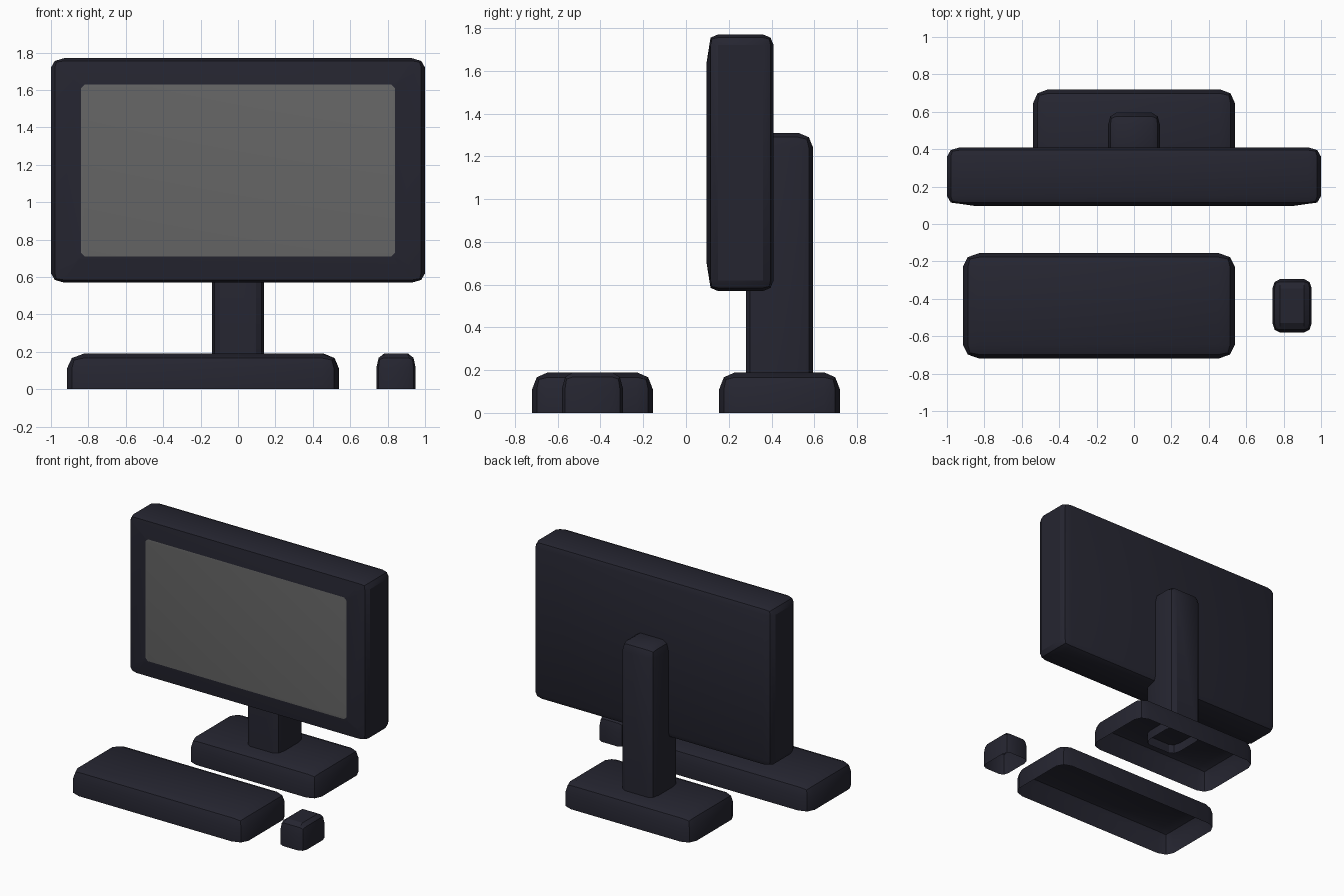
import bpy, bmesh, math
from mathutils import Vector

if "Cube" in bpy.data.objects:
    bpy.data.objects.remove(bpy.data.objects["Cube"])


def material(name, rgb):
    m = bpy.data.materials.new(name)
    m.diffuse_color = (*rgb, 1)
    m.use_nodes = True
    m.node_tree.nodes["Principled BSDF"].inputs["Base Color"].default_value = m.diffuse_color
    return m


dark = material("dark_navy", (0.0185, 0.0185, 0.030))
grey = material("screen_grey", (0.133, 0.133, 0.133))


def bevelled_box(lo, hi, radius, open_bottom):
    """Box with two-step rounded edges; radius is given per axis."""
    lo, hi, r = Vector(lo), Vector(hi), Vector(radius)
    mid, size = (lo + hi) / 2, hi - lo
    bm = bmesh.new()
    bmesh.ops.create_cube(bm, size=1)
    for v in bm.verts:
        v.co = Vector([v.co[i] * size[i] / r[i] for i in range(3)])
    edges = [e for e in bm.edges
             if not (open_bottom and all(v.co.z < 0 for v in e.verts))]
    bmesh.ops.bevel(bm, geom=edges, offset=1, offset_type='OFFSET', segments=2,
                    profile=0.5, affect='EDGES', clamp_overlap=False)
    for v in bm.verts:
        v.co = Vector([v.co[i] * r[i] + mid[i] for i in range(3)])
    bm.normal_update()
    if open_bottom:
        under = [f for f in bm.faces if f.normal.z < -0.9]
        bmesh.ops.delete(bm, geom=under, context='FACES')
    return bm


def finish(name, bm, mats):
    mesh = bpy.data.meshes.new(name)
    bm.to_mesh(mesh)
    bm.free()
    for m in mats:
        mesh.materials.append(m)
    ob = bpy.data.objects.new(name, mesh)
    bpy.context.collection.objects.link(ob)
    bpy.ops.object.select_all(action='DESELECT')
    ob.select_set(True)
    bpy.context.view_layer.objects.active = ob
    bpy.ops.object.shade_smooth_by_angle(angle=math.radians(30))
    return ob


# Open-bottomed shells: stand base, neck, keyboard, mouse
for name, lo, hi, radius in (
    ("stand_base", (-0.54, 0.155, 0), (0.54, 0.72, 0.19), (0.08, 0.075, 0.08)),
    ("stand_neck", (-0.14, 0.28, 0.12), (0.14, 0.595, 1.31), (0.045, 0.07, 0.07)),
    ("keyboard", (-0.915, -0.72, 0), (0.54, -0.155, 0.19), (0.09, 0.075, 0.08)),
    ("mouse", (0.74, -0.58, 0), (0.95, -0.295, 0.19), (0.04, 0.05, 0.075)),
):
    finish(name, bevelled_box(lo, hi, radius, True), [dark])

# Monitor: closed case whose front face is drawn in to form the screen
bm = bevelled_box((-1, 0.10, 0.57), (1, 0.41, 1.77), (0.07, 0.05, 0.05), False)
front = min(bm.faces, key=lambda f: f.calc_center_median().y)
corners = list(front.verts)
for v in corners:
    v.co = (math.copysign(0.84, v.co.x), 0.095, 1.63 if v.co.z > 1.17 else 0.71)
bmesh.ops.bevel(bm, geom=corners, offset=0.02, offset_type='OFFSET', segments=1,
                affect='VERTICES')
bm.normal_update()
for f in bm.faces:
    if f.normal.y < -0.99 and all(v.co.y < 0.096 for v in f.verts):
        f.material_index = 1
finish("monitor", bm, [dark, grey])
